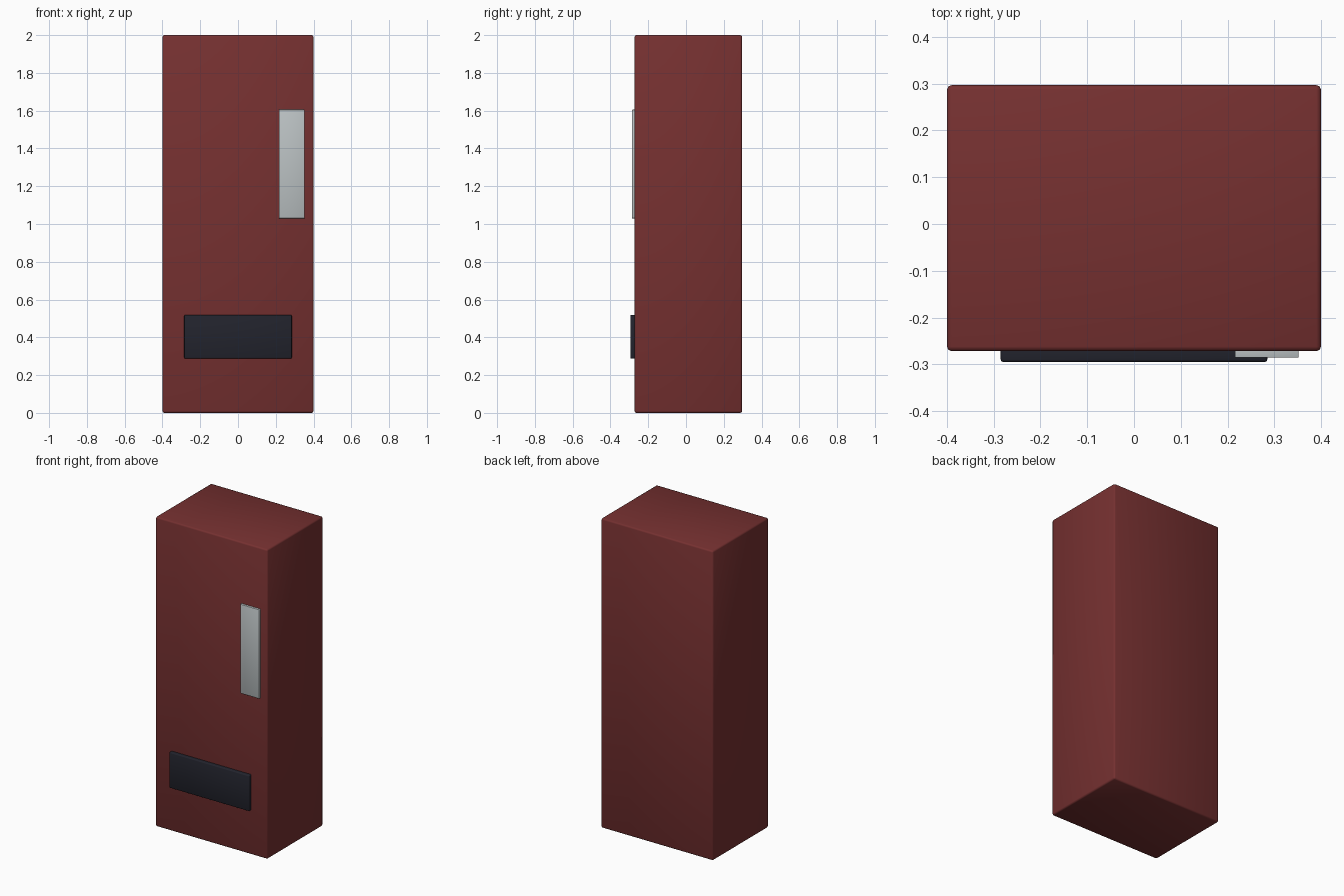
import bpy
import math

cube = bpy.data.objects.get("Cube")
if cube:
    bpy.data.objects.remove(cube, do_unlink=True)


def make_material(name, rgb, roughness=0.5):
    mat = bpy.data.materials.new(name)
    mat.use_nodes = True
    colour = (*rgb, 1.0)
    mat.diffuse_color = colour
    shader = mat.node_tree.nodes["Principled BSDF"]
    shader.inputs["Base Color"].default_value = colour
    shader.inputs["Roughness"].default_value = roughness
    return mat


def rounded_box(name, low, high, bevel, mat):
    """Box between two corners with softly rounded edges."""
    centre = [(a + b) / 2 for a, b in zip(low, high)]
    bpy.ops.mesh.primitive_cube_add(size=1, location=centre)
    obj = bpy.context.object
    obj.name = obj.data.name = name
    obj.scale = [b - a for a, b in zip(low, high)]
    bpy.ops.object.transform_apply(location=False, rotation=False, scale=True)
    obj.data.materials.append(mat)
    mod = obj.modifiers.new("Rounded edges", "BEVEL")
    mod.width = bevel
    mod.segments = 2
    bpy.ops.object.modifier_apply(modifier=mod.name)
    bpy.ops.object.shade_smooth_by_angle(angle=math.radians(60))
    return obj


red = make_material("dark red paint", (0.18, 0.03, 0.03))
black = make_material("blue black plastic", (0.016, 0.017, 0.026))
grey = make_material("pale grey metal", (0.50, 0.54, 0.55))

FRONT = -0.272   # front plane of the cabinet
INSET = 0.02     # how far fittings sink into the cabinet

# Main cabinet
rounded_box("cabinet", (-0.4, FRONT, 0), (0.4, 0.297, 2), 0.01, red)

# Pick-up flap near the bottom
rounded_box("pickup_flap", (-0.285, -0.295, 0.288),
            (0.285, FRONT + INSET, 0.518), 0.005, black)

# Control panel on the model's left
rounded_box("control_panel", (0.216, -0.286, 1.03),
            (0.352, FRONT + INSET, 1.605), 0.002, grey)
